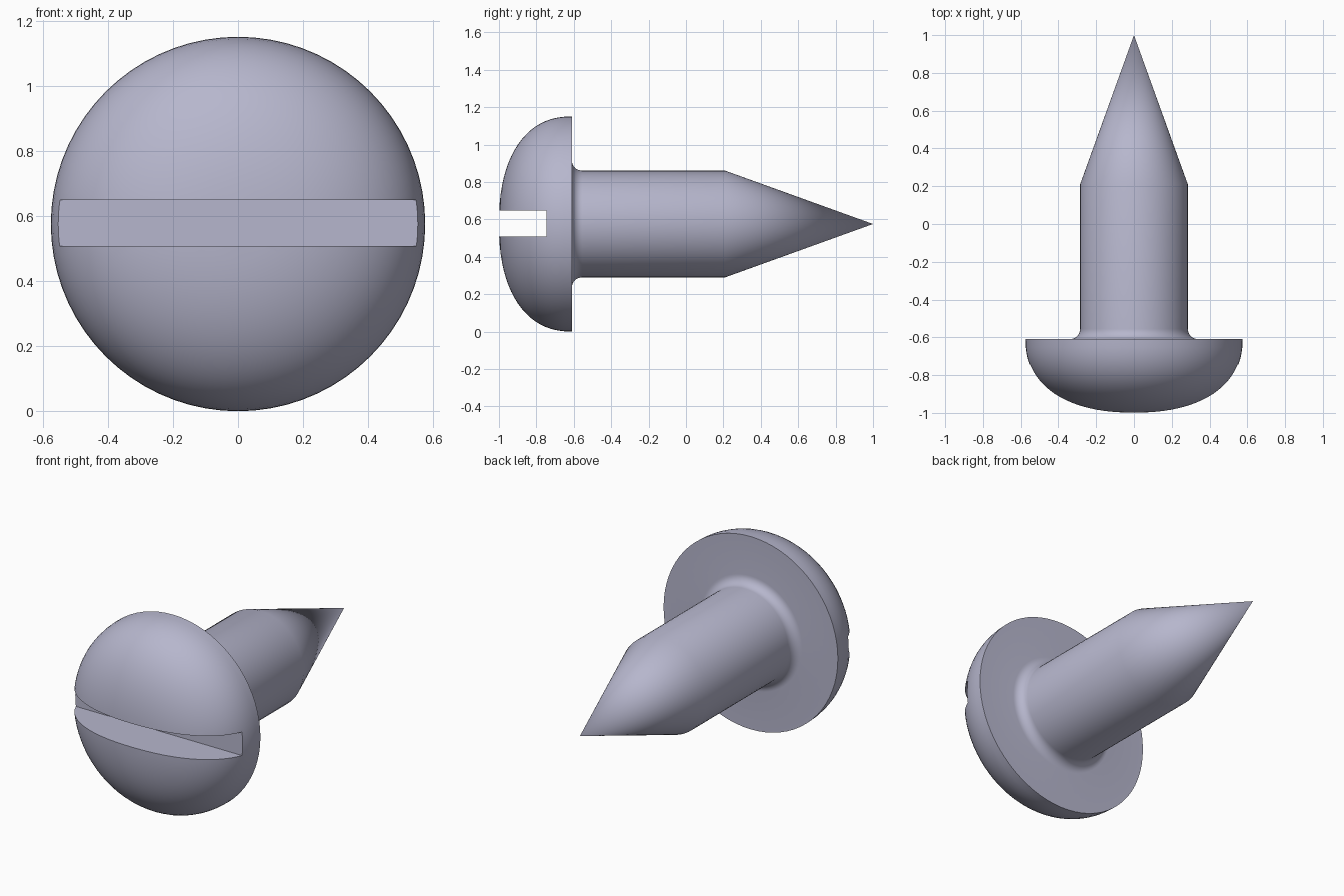
import bpy, bmesh, math
from mathutils import Vector

if "Cube" in bpy.data.objects:
    bpy.data.objects.remove(bpy.data.objects["Cube"], do_unlink=True)

R = 0.575            # head radius and height of the axis
FLANGE_Y = -0.61     # flat underside of the head
SHAFT_R = 0.285
FILLET = 0.055

steel = bpy.data.materials.new("pale blue grey metal")
steel.use_nodes = True
color = (0.47, 0.47, 0.61, 1)
steel.diffuse_color = color
steel.node_tree.nodes["Principled BSDF"].inputs["Base Color"].default_value = color


def finish(name, bm):
    mesh = bpy.data.meshes.new(name)
    bm.to_mesh(mesh)
    bm.free()
    mesh.materials.append(steel)
    obj = bpy.data.objects.new(name, mesh)
    bpy.context.collection.objects.link(obj)
    return obj


def lathe(name, profile, steps=72):
    """Spin (radius, y) points about the long axis."""
    bm = bmesh.new()
    verts = [bm.verts.new((r, y, R)) for r, y in profile]
    edges = [bm.edges.new(pair) for pair in zip(verts, verts[1:])]
    bmesh.ops.spin(bm, geom=verts + edges, cent=(0, 0, R), axis=(0, 1, 0),
                   angle=math.tau, steps=steps)
    bmesh.ops.remove_doubles(bm, verts=bm.verts[:], dist=1e-5)
    bmesh.ops.recalc_face_normals(bm, faces=bm.faces[:])
    return finish(name, bm)


# Domed head, slightly fuller than an ellipse
profile = []
for i in range(21):
    a = math.pi / 2 * i / 20
    r = R * max(math.sin(a), 0) ** (2 / 2.3)
    depth = 0.39 * max(math.cos(a), 0) ** (2 / 2.3)
    profile.append((r, FLANGE_Y - (depth if i < 20 else 0)))

# Fillet between the head and the shaft
for i in range(9):
    a = math.pi / 2 * i / 8
    profile.append((SHAFT_R + FILLET * (1 - math.sin(a)),
                    FLANGE_Y + FILLET * (1 - math.cos(a))))

# Straight shaft and conical point
profile += [(SHAFT_R, 0.21), (0, 1.0)]
screw = lathe("slotted_screw", profile)

# Slot across the head
bm = bmesh.new()
bmesh.ops.create_cube(bm, size=1)
bmesh.ops.scale(bm, vec=(1.6, 0.4, 0.14), verts=bm.verts[:])
bmesh.ops.translate(bm, vec=Vector((0, -0.945, 0.578)), verts=bm.verts[:])
cutter = finish("slot_cutter", bm)
cutter.hide_render = True

cut = screw.modifiers.new("slot", 'BOOLEAN')
cut.operation = 'DIFFERENCE'
cut.solver = 'EXACT'
cut.object = cutter
bpy.ops.object.select_all(action='DESELECT')
bpy.context.view_layer.objects.active = screw
screw.select_set(True)
bpy.ops.object.modifier_apply(modifier=cut.name)
bpy.data.objects.remove(cutter, do_unlink=True)

# Smooth surfaces with crisp slot and rim edges
bpy.ops.object.shade_smooth_by_angle(angle=math.radians(32))
